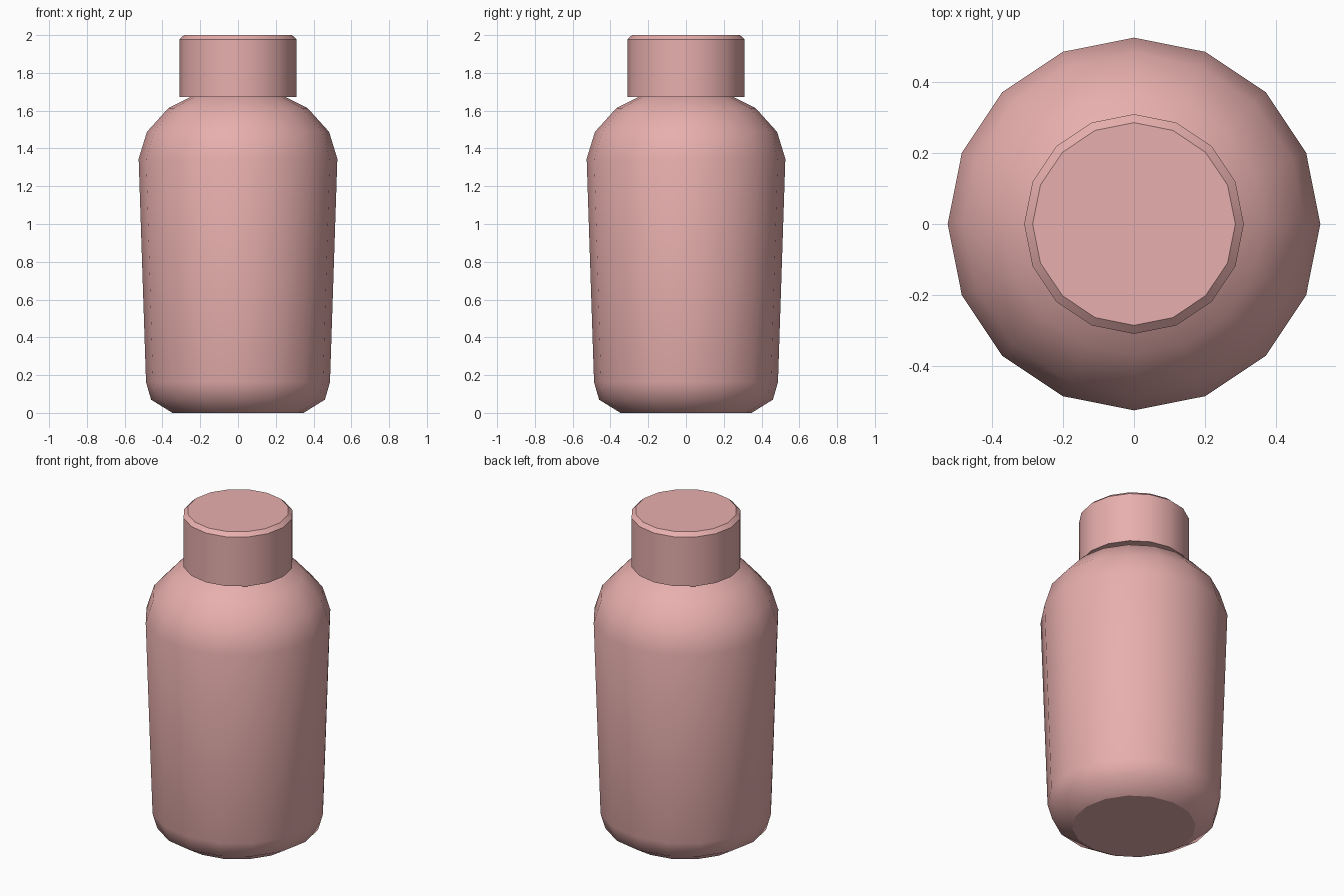
import bpy, bmesh, math

if "Cube" in bpy.data.objects:
    bpy.data.objects.remove(bpy.data.objects["Cube"])

SIDES = 16

pink = bpy.data.materials.new("pink_plastic")
pink.diffuse_color = (0.80, 0.43, 0.42, 1)
pink.use_nodes = True
pink.node_tree.nodes["Principled BSDF"].inputs["Base Color"].default_value = pink.diffuse_color


def lathe(name, profile, sharp_rings):
    """Revolve (radius, z) points from bottom to top and close both ends."""
    bm = bmesh.new()
    rings = []
    for r, z in profile:
        rings.append([bm.verts.new((r * math.cos(2 * math.pi * i / SIDES),
                                    r * math.sin(2 * math.pi * i / SIDES), z))
                      for i in range(SIDES)])
    for a, b in zip(rings, rings[1:]):
        for i in range(SIDES):
            j = (i + 1) % SIDES
            bm.faces.new((a[i], a[j], b[j], b[i])).smooth = True
    bm.faces.new(rings[0][::-1])
    bm.faces.new(rings[-1])
    # crisp edges around the chosen rings
    for k in sharp_rings:
        ring = rings[k]
        for i in range(SIDES):
            bm.edges.get((ring[i], ring[(i + 1) % SIDES])).smooth = False
    mesh = bpy.data.meshes.new(name)
    bm.to_mesh(mesh)
    bm.free()
    mesh.materials.append(pink)
    obj = bpy.data.objects.new(name, mesh)
    bpy.context.collection.objects.link(obj)
    return obj


# Bottle body: tapered wall, rounded base and shoulder, neck hidden in the cap
lathe("bottle_body",
      [(0.347, 0), (0.46, 0.07), (0.487, 0.163), (0.526, 1.345),
       (0.482, 1.488), (0.369, 1.613), (0.245, 1.675), (0.245, 1.75)],
      [0, 6, 7])

# Screw cap with a small bevel on top
lathe("bottle_cap",
      [(0.31, 1.673), (0.31, 1.978), (0.286, 2.0)],
      [0, 1, 2])
